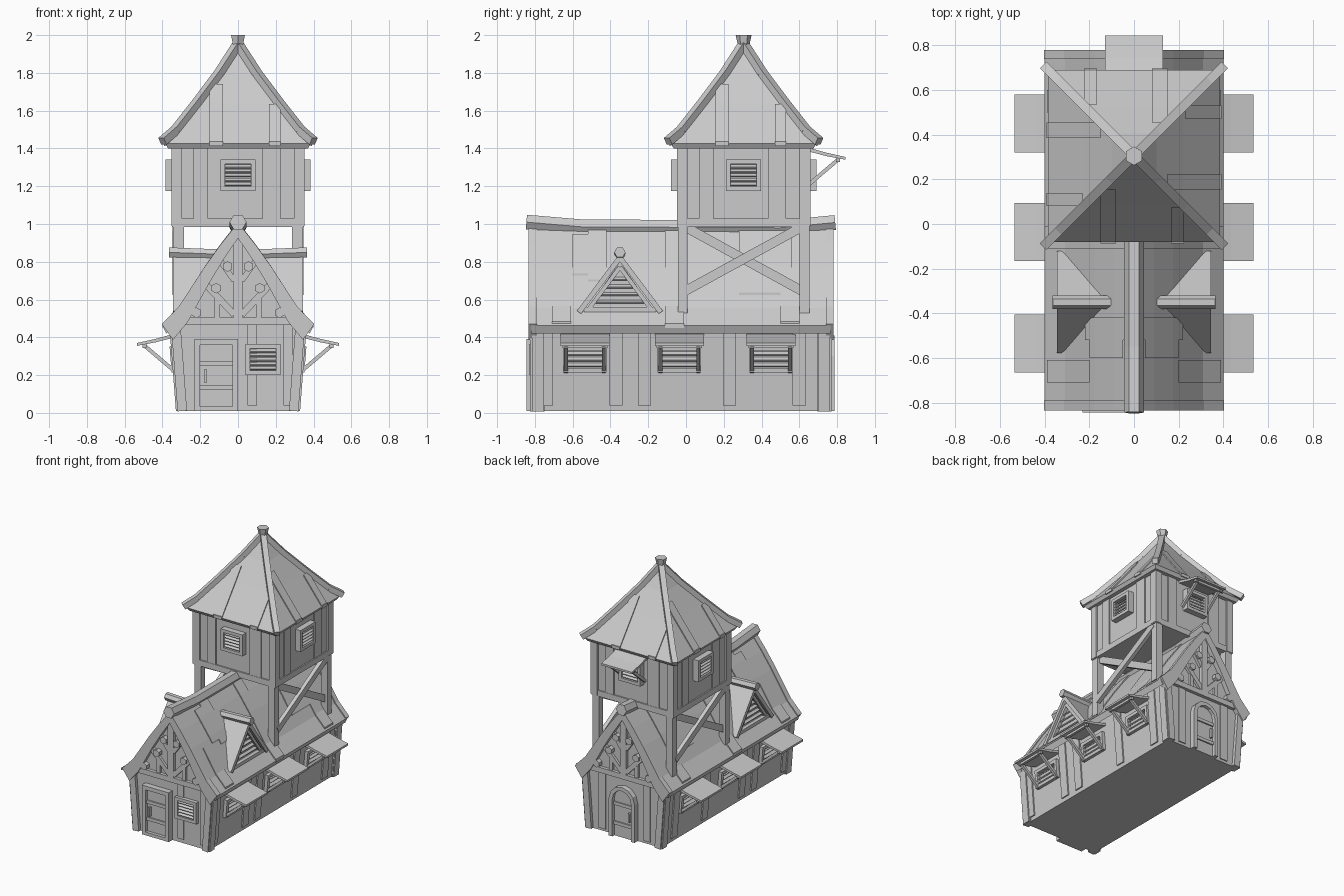
import bpy, bmesh, math
from mathutils import Matrix, Vector

cube = bpy.data.objects.get("Cube")
if cube:
    bpy.data.objects.remove(cube)

mat = bpy.data.materials.new("pale_grey")
mat.use_nodes = True
GREY = (0.6, 0.6, 0.6, 1)
mat.diffuse_color = GREY
mat.node_tree.nodes["Principled BSDF"].inputs["Base Color"].default_value = GREY

T = lambda x, y, z: Matrix.Translation((x, y, z))
I = Matrix.Identity(4)


def turn(deg, axis="Z"):
    return Matrix.Rotation(math.radians(deg), 4, axis)


def finish(bm, name):
    bmesh.ops.recalc_face_normals(bm, faces=bm.faces)
    me = bpy.data.meshes.new(name)
    bm.to_mesh(me)
    bm.free()
    me.materials.append(mat)
    bpy.context.collection.objects.link(bpy.data.objects.new(name, me))


def prism(bm, M, poly, y0, y1):
    """Extrude an x-z outline along local y."""
    a, b = ([bm.verts.new(M @ Vector((x, y, z))) for x, z in poly] for y in (y0, y1))
    bm.faces.new(a)
    bm.faces.new(b)
    for i in range(len(poly)):
        j = (i + 1) % len(poly)
        bm.faces.new((a[i], a[j], b[j], b[i]))


def box(bm, M, x0, x1, y0, y1, z0, z1):
    prism(bm, M, [(x0, z0), (x1, z0), (x1, z1), (x0, z1)], y0, y1)


def beam(bm, M, p, q, w, y0, y1):
    """Straight timber lying in the local x-z plane."""
    p, q = Vector(p), Vector(q)
    n = (q - p).orthogonal().normalized() * w / 2
    prism(bm, M, [p - n, q - n, q + n, p + n], y0, y1)


def rod(bm, p, q, r, r2=None, n=6, roll=0):
    p, q = Vector(p), Vector(q)
    R = (q - p).to_track_quat("Z", "Y").to_matrix().to_4x4()
    bmesh.ops.create_cone(bm, cap_ends=True, segments=n, radius1=r, radius2=r2 or r,
                          depth=(q - p).length, matrix=T(*(p + q) / 2) @ R @ turn(roll))


def height(profile, x):
    for (a, za), (b, zb) in zip(profile, profile[1:]):
        if x <= b:
            return za + (zb - za) * (x - a) / (b - a)
    return profile[-1][1]


def board(bm, M, profile, a, b, y0, y1, lift=0.012):
    """Raised plank that follows a roof slope."""
    xs = [a] + [x for x, _ in profile if a < x < b] + [b]
    top = [(x, height(profile, x) + lift) for x in xs]
    prism(bm, M, top + [(x, z - lift * 2) for x, z in reversed(top)], y0, y1)


def window(bm, M, w, h, slats, d=0.03, edge=0.024):
    """Louvred window centred on the local origin, facing local -y."""
    for s in (1, -1):
        box(bm, M, s * w / 2, s * (w / 2 - edge), -d, 0.02, -h / 2, h / 2)
        box(bm, M, -w / 2 + edge, w / 2 - edge, -d, 0.02, s * h / 2, s * (h / 2 - edge))
    gap = (h - 2 * edge) / slats
    for i in range(slats):
        z = -h / 2 + edge + gap * (i + 0.5)
        box(bm, M @ T(0, -d / 2 + 0.002, z) @ turn(35, "X"), -w / 2 + edge, w / 2 - edge,
            -0.012, 0.012, -0.004, 0.004)


def awning(bm, M, w=0.26):
    """Propped shutter whose hinge is at the local origin."""
    prism(bm, M @ turn(90), [(-0.2, -0.055), (-0.2, -0.04), (-0.1, -0.018), (0, 0.01),
                             (0, -0.01), (-0.1, -0.036)], -w / 2, w / 2)
    for s in (1, -1):
        beam(bm, M @ T(s * 0.1, 0, 0) @ turn(90), (0, -0.19), (-0.165, -0.05), 0.02, -0.01, 0.01)
    box(bm, M, -w / 2 + 0.01, w / 2 - 0.01, -0.17, -0.15, -0.066, -0.046)


def mirrored(pts):
    return pts + [(-x, z) for x, z in reversed(pts) if x > 0]


ROOF = [(0, 1.0), (0.09, 0.885), (0.175, 0.765), (0.31, 0.555), (0.4, 0.462)]
under = [(x * 0.95, z - 0.042) for x, z in ROOF]
sides = (1, -1)

# Hall walls, leaning outwards
bm = bmesh.new()
shell = [(0.31, 0.01), (0.345, 0.46), (0.3, 0.52), (0.17, 0.725), (0, 0.96)]
prism(bm, I, [(-x, z) for x, z in shell[:-1]] + shell[::-1], -0.8, 0.745)
finish(bm, "hall_walls")

# Hall roof with plank patches
bm = bmesh.new()
prism(bm, I, [(-x, z) for x, z in ROOF[:0:-1]] + ROOF
      + under[::-1] + [(-x, z) for x, z in under[1:]], -0.82, 0.765)
finish(bm, "hall_roof")
bm = bmesh.new()
for s in sides:
    M = Matrix.Diagonal((s, 1, 1, 1))
    for a, b, y0, y1 in [(0.02, 0.22, -0.52, -0.42), (0.02, 0.4, -0.11, -0.01),
                         (0.02, 0.265, 0.28, 0.56), (0.26, 0.39, 0.5, 0.6),
                         (0.2, 0.39, -0.71, -0.61), (0.05, 0.2, -0.6, -0.5)]:
        board(bm, M, ROOF, a, b, y0, y1)
finish(bm, "hall_roof_planks")

# Bargeboards on both gable ends
bm = bmesh.new()
inner = [(x * 0.86, z - 0.075) for x, z in ROOF]
for y0, y1 in ((-0.835, -0.79), (0.74, 0.78)):
    outer = [(x * 1.01, z + 0.008) for x, z in ROOF]
    prism(bm, I, [(-x, z) for x, z in outer[:0:-1]] + outer
          + inner[::-1] + [(-x, z) for x, z in inner[1:]], y0, y1)
finish(bm, "bargeboards")

# Sagging ridge beam
bm = bmesh.new()
ridge = [(-0.845, 1.01), (-0.55, 0.985), (0.5, 0.98), (0.79, 1.008)]
for (y0, z0), (y1, z1) in zip(ridge, ridge[1:]):
    rod(bm, (0, y0, z0), (0, y1, z1), 0.045, roll=30)
finish(bm, "ridge_beam")

# Timber framing and pegs on both gables
bm = bmesh.new()
ends = (T(0, -0.8, 0), T(0, 0.745, 0) @ turn(180))
for M in ends:
    box(bm, M, -0.34, 0.34, -0.025, 0.01, 0.465, 0.505)
    box(bm, M, -0.025, 0.025, -0.025, 0.01, 0.505, 0.94)
    for s in sides:
        beam(bm, M, (s * 0.295, 0.01), (s * 0.33, 0.47), 0.05, -0.025, 0.05)
        beam(bm, M, (s * 0.02, 0.52), (s * 0.17, 0.68), 0.035, -0.02, 0.01)
        beam(bm, M, (s * 0.02, 0.7), (s * 0.09, 0.8), 0.03, -0.02, 0.01)
        beam(bm, M, (s * 0.11, 0.5), (s * 0.11, 0.62), 0.03, -0.018, 0.01)
        for x, z in ((0.055, 0.775), (0.115, 0.66), (0.22, 0.53)):
            rod(bm, M @ Vector((s * x, 0, z)), M @ Vector((s * x, -0.035, z)), 0.028)
finish(bm, "gable_timbers")

# Wall planks and side corner posts
bm = bmesh.new()
for x in (0.05, 0.24):
    box(bm, ends[0], x, x + 0.05, -0.008, 0.01, 0.04, 0.465)
for s in sides:
    box(bm, ends[1], s * 0.16, s * 0.22, -0.008, 0.01, 0.03, 0.465)
    lean = T(s * 0.31, 0, 0) @ turn(s * 90) @ turn(4.4, "X")
    for y in (-0.74, -0.37, -0.22, 0.23, 0.6):
        box(bm, lean, s * y - 0.035, s * y + 0.035, -0.009, 0.01, 0.04, 0.45)
    for y in (-0.785, 0.73):
        box(bm, lean, s * y - 0.03, s * y + 0.03, -0.018, 0.03, 0.01, 0.45)
finish(bm, "wall_planks")

# Side windows with propped shutters
windows, shutters = bmesh.new(), bmesh.new()
for s in sides:
    for y in (-0.535, -0.035, 0.45):
        window(windows, T(s * 0.327, y, 0.285) @ turn(s * 90) @ turn(4.4, "X"), 0.23, 0.14, 3)
        awning(shutters, T(s * 0.335, y, 0.41) @ turn(s * 90))
window(windows, T(0.132, -0.8, 0.283), 0.185, 0.165, 5)

# Tower windows, the rear one with a shutter
C = T(0, 0.305, 0)
for k in range(4):
    window(windows, C @ turn(90 * k) @ T(0, -0.35, 1.258), 0.185, 0.165, 5, 0.035)
awning(shutters, C @ turn(180) @ T(0, -0.34, 1.395))
finish(windows, "louvred_windows")
finish(shutters, "propped_shutters")

# Front door with frame, rails and handle
bm = bmesh.new()
M = ends[0]
for x0, x1, z0, z1, d in [(-0.23, -0.2, 0.01, 0.39, 0.045), (-0.03, 0, 0.01, 0.39, 0.045),
                          (-0.2, -0.03, 0.36, 0.39, 0.045), (-0.2, -0.03, 0.01, 0.035, 0.045),
                          (-0.2, -0.03, 0.035, 0.36, 0.02), (-0.2, -0.03, 0.25, 0.275, 0.03),
                          (-0.2, -0.03, 0.12, 0.145, 0.03), (-0.18, -0.165, 0.16, 0.23, 0.042)]:
    box(bm, M, x0, x1, -d, 0.01, z0, z1)
finish(bm, "front_door")

# Arched rear door
bm = bmesh.new()


def arch(r, z0):
    a = [math.pi * i / 6 for i in range(7)]
    return [(r, z0)] + [(r * math.cos(t), 0.3 + r * math.sin(t)) for t in a] + [(-r, z0)]


prism(bm, ends[1], arch(0.11, 0.01) + arch(0.08, 0.01)[::-1], -0.04, 0.01)
prism(bm, ends[1], arch(0.08, 0.01), -0.015, 0.01)
for z in (0.1, 0.25):
    box(bm, ends[1], -0.08, 0.08, -0.025, 0.01, z, z + 0.025)
box(bm, ends[1], 0.05, 0.065, -0.035, 0.01, 0.15, 0.22)
finish(bm, "rear_door")

# Triangular dormers
bm = bmesh.new()
for s in sides:
    M = T(0, -0.35, 0) @ turn(s * 90)
    prism(bm, M, [(-0.18, 0.54), (0.18, 0.54), (0, 0.8)], -0.305, -0.08)
    prism(bm, M, [(-0.228, 0.54), (0, 0.845), (0.228, 0.54), (0.205, 0.525),
                  (0, 0.8), (-0.205, 0.525)], -0.345, -0.05)
    box(bm, M, -0.19, 0.19, -0.335, -0.25, 0.535, 0.56)
    for k in sides:
        beam(bm, M, (k * 0.165, 0.55), (0, 0.772), 0.022, -0.33, -0.29)
    for z in (0.59, 0.63, 0.67, 0.71):
        w = (0.78 - z) * 0.7
        box(bm, M @ T(0, -0.31, z) @ turn(35, "X"), -w, w, -0.012, 0.012, -0.004, 0.004)
    rod(bm, (s * 0.1, -0.35, 0.84), (s * 0.365, -0.35, 0.85), 0.03, roll=30)
finish(bm, "dormers")

# Tower legs and cross braces
bm = bmesh.new()
for s in sides:
    for k in sides:
        M = C @ T(s * 0.315, k * 0.322, 0)
        box(bm, M, -0.028, 0.028, -0.026, 0.026, 0.53, 1.0)
    M = C @ turn(s * 90)
    for k in sides:
        beam(bm, M, (k * 0.31, 0.645), (-k * 0.31, 0.985), 0.05, -0.335 + 0.012 * k, -0.305 + 0.012 * k)
finish(bm, "tower_legs")

# Tower room with corner posts, sills and planks
bm = bmesh.new()
box(bm, C, -0.34, 0.34, -0.34, 0.34, 0.99, 1.42)
for k in range(4):
    M = C @ turn(90 * k)
    box(bm, M, -0.35, 0.35, -0.35, -0.32, 0.985, 1.03)
    box(bm, M @ T(0.325, -0.325, 0), -0.028, 0.028, -0.028, 0.028, 0.99, 1.41)
    for x0, x1 in ((-0.235, -0.16), (0.13, 0.225)):
        box(bm, M, x0, x1, -0.348, -0.33, 1.03, 1.41)
finish(bm, "tower_room")

# Flared tower roof with planks
SPIRE = [(0, 1.95), (0.1, 1.795), (0.22, 1.635), (0.33, 1.495), (0.385, 1.425)]
bm = bmesh.new()
rings = []
for h, z in SPIRE[1:] + [(0.37, 1.4)]:
    rings.append([bm.verts.new(C @ Vector((a * h, b * h, z)))
                  for a, b in ((1, 1), (-1, 1), (-1, -1), (1, -1))])
tip = bm.verts.new(C @ Vector((0, 0, SPIRE[0][1])))
bm.faces.new(rings[-1])
for i in range(4):
    j = (i + 1) % 4
    bm.faces.new((tip, rings[0][i], rings[0][j]))
    for a, b in zip(rings, rings[1:]):
        bm.faces.new((a[i], b[i], b[j], a[j]))
finish(bm, "tower_roof")
bm = bmesh.new()
for k in range(4):
    M = C @ turn(90 * k)
    board(bm, M, SPIRE, 0.15, 0.392, -0.15, -0.08)
    board(bm, M, SPIRE, 0.23, 0.392, 0.165, 0.225)
finish(bm, "tower_roof_planks")

# Hip beams and finial
bm = bmesh.new()
hips = SPIRE[:-1] + [(0.4, 1.435)]
for a in sides:
    for b in sides:
        pts = [C @ Vector((a * h, b * h, z + 0.003)) for h, z in hips]
        for p, q in zip(pts, pts[1:]):
            rod(bm, p, q, 0.029, n=4, roll=45)
finish(bm, "hip_beams")
bm = bmesh.new()
rod(bm, (0, 0.305, 1.92), (0, 0.305, 2.0), 0.025, 0.042)
finish(bm, "finial")
